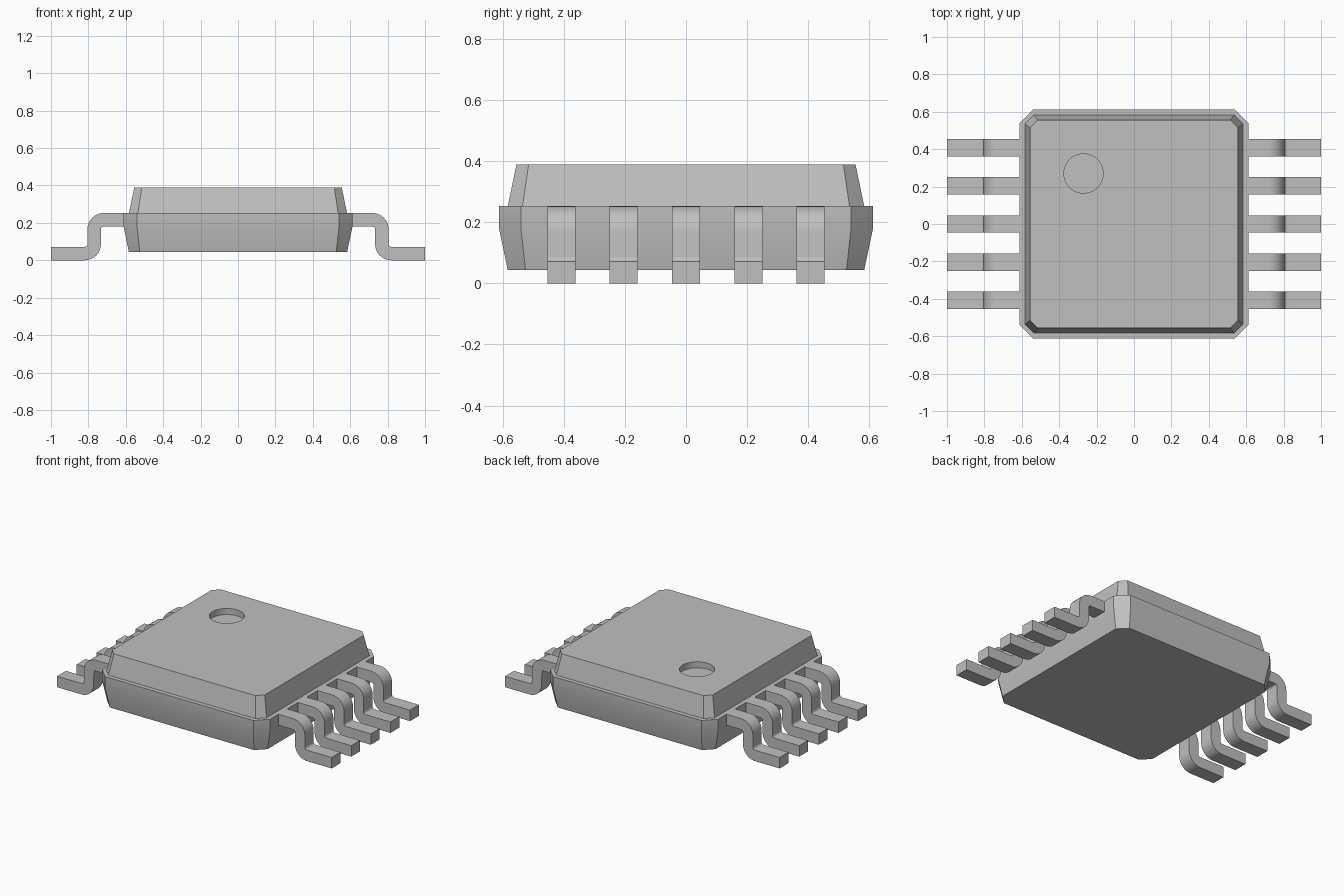
import bpy
import bmesh
import math

cube = bpy.data.objects.get("Cube")
if cube:
    bpy.data.objects.remove(cube, do_unlink=True)

grey = bpy.data.materials.new("light_grey")
grey.use_nodes = True
colour = (0.53, 0.53, 0.53, 1)
grey.diffuse_color = colour
grey.node_tree.nodes["Principled BSDF"].inputs["Base Color"].default_value = colour


def make_object(name, bm):
    bmesh.ops.recalc_face_normals(bm, faces=bm.faces[:])
    mesh = bpy.data.meshes.new(name)
    bm.to_mesh(mesh)
    bm.free()
    mesh.materials.append(grey)
    obj = bpy.data.objects.new(name, mesh)
    bpy.context.collection.objects.link(obj)
    return obj


def smooth(obj, degrees):
    bpy.ops.object.select_all(action="DESELECT")
    obj.select_set(True)
    bpy.context.view_layer.objects.active = obj
    bpy.ops.object.shade_smooth_by_angle(angle=math.radians(degrees))


def octagon(bm, half, flat, z):
    """Square ring with cut corners; flat is half the straight side."""
    ring = []
    for sx, sy in ((1, 1), (-1, 1), (-1, -1), (1, -1)):
        pair = [(sx * half, sy * flat), (sx * flat, sy * half)]
        if sx * sy < 0:
            pair.reverse()
        ring += [bm.verts.new((x, y, z)) for x, y in pair]
    return ring


# Moulded body: tapered base, vertical rim, ledge and tapered lid
bm = bmesh.new()
sections = [(0.583, 0.525, 0.043), (0.612, 0.54, 0.18), (0.612, 0.54, 0.253),
            (0.583, 0.535, 0.253), (0.555, 0.515, 0.388)]
rings = [octagon(bm, *s) for s in sections]
for low, high in zip(rings, rings[1:]):
    for i in range(8):
        j = (i + 1) % 8
        bm.faces.new((low[i], low[j], high[j], high[i]))
bm.faces.new(rings[0])
bm.faces.new(rings[-1])
body = make_object("body", bm)

# Round marker recess in the lid
bpy.ops.mesh.primitive_cylinder_add(vertices=48, radius=0.105, depth=0.1,
                                    location=(-0.27, 0.27, 0.398))
cutter = bpy.context.object
cutter.name = "recess_cutter"
cutter.data.materials.append(grey)
cut = body.modifiers.new("recess", "BOOLEAN")
cut.object = cutter
cut.solver = "EXACT"
bpy.context.view_layer.objects.active = body
bpy.ops.object.modifier_apply(modifier=cut.name)
bpy.data.objects.remove(cutter, do_unlink=True)
smooth(body, 15)


def arc(cx, cz, radius, start, end, steps=8):
    return [(cx + radius * math.cos(math.radians(start + (end - start) * i / steps)),
             cz + radius * math.sin(math.radians(start + (end - start) * i / steps)))
            for i in range(steps + 1)]


# Gull-wing lead profile in x and z
profile = [(0.56, 0.253)]
profile += arc(0.718, 0.166, 0.087, 90, 0)
profile += arc(0.82, 0.087, 0.015, 180, 270)
profile += [(1.0, 0.072), (1.0, 0.0)]
profile += arc(0.82, 0.087, 0.087, 270, 180)
profile += arc(0.718, 0.166, 0.015, 0, 90)[:0:-1][::-1]
profile += [(0.56, 0.181)]


def make_lead(name, side, y):
    bm = bmesh.new()
    face = bm.faces.new([bm.verts.new((side * x, y - 0.046, z)) for x, z in profile])
    out = bmesh.ops.extrude_face_region(bm, geom=[face])
    moved = [v for v in out["geom"] if isinstance(v, bmesh.types.BMVert)]
    bmesh.ops.translate(bm, verts=moved, vec=(0, 0.092, 0))
    smooth(make_object(name, bm), 30)


for label, side in (("left", 1), ("right", -1)):
    for i in range(5):
        make_lead(f"{label}_lead_{i + 1}", side, (i - 2) * 0.204)
